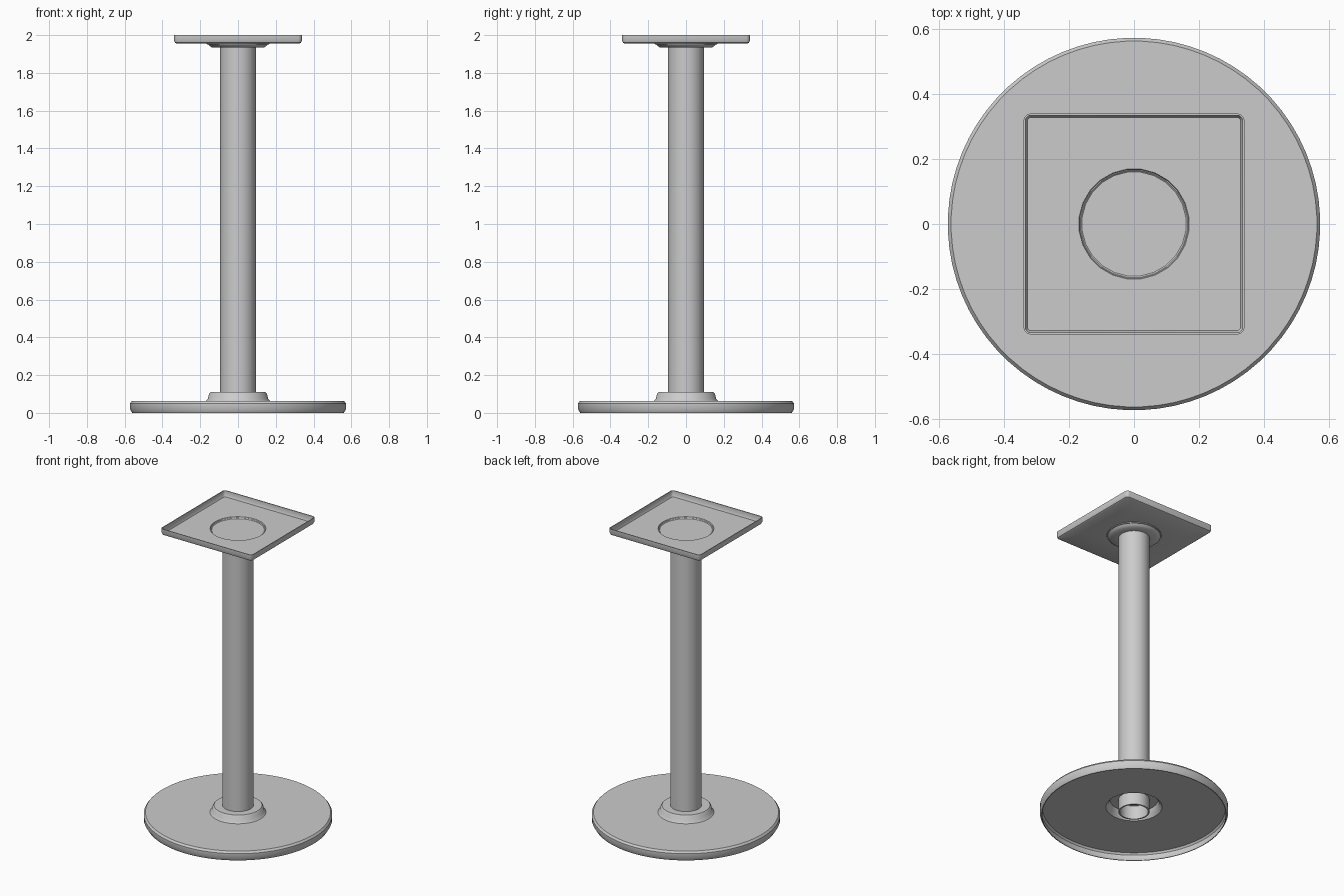
import bpy, bmesh
from math import pi, cos, sin, radians

cube = bpy.data.objects.get("Cube")
if cube:
    bpy.data.objects.remove(cube, do_unlink=True)

metal = bpy.data.materials.new("grey_metal")
metal.use_nodes = True
grey = (0.6, 0.6, 0.6, 1)
metal.diffuse_color = grey
metal.node_tree.nodes["Principled BSDF"].inputs["Base Color"].default_value = grey


def ring(bm, half, corner, z, n):
    """Rounded square ring; a corner radius equal to half gives a circle."""
    verts = []
    for j in range(n):
        a = (j + 0.5) * 2 * pi / n
        off = half - corner
        x = corner * cos(a) + (off if cos(a) > 0 else -off)
        y = corner * sin(a) + (off if sin(a) > 0 else -off)
        verts.append(bm.verts.new((x, y, z)))
    return verts


def loft(name, sections, n, cap_start=False, cap_end=False):
    """Skin a stack of (half, z) circles or (half, z, corner) squares."""
    bm = bmesh.new()
    rings = [ring(bm, s[0], s[2] if len(s) > 2 else s[0], s[1], n) for s in sections]
    for lo, hi in zip(rings, rings[1:]):
        for j in range(n):
            k = (j + 1) % n
            bm.faces.new((lo[j], lo[k], hi[k], hi[j]))
    if cap_start:
        bm.faces.new(rings[0][::-1])
    if cap_end:
        bm.faces.new(rings[-1])
    mesh = bpy.data.meshes.new(name)
    bm.to_mesh(mesh)
    bm.free()
    mesh.materials.append(metal)
    obj = bpy.data.objects.new(name, mesh)
    bpy.context.collection.objects.link(obj)
    bpy.ops.object.select_all(action="DESELECT")
    obj.select_set(True)
    bpy.context.view_layer.objects.active = obj
    bpy.ops.object.shade_smooth_by_angle(angle=radians(35))
    return obj


# Hollow round foot: underside first, then rim, top and raised collar
loft("base_plate", [
    (0.095, 0.104), (0.145, 0.104), (0.152, 0.075), (0.17, 0.055),
    (0.557, 0.055), (0.566, 0.043), (0.566, 0.02), (0.556, 0.0),
    (0.561, 0.0), (0.572, 0.02), (0.572, 0.05), (0.562, 0.063),
    (0.17, 0.063), (0.16, 0.073), (0.154, 0.1), (0.146, 0.11), (0.095, 0.11),
], 72)

# Column, open and shallow at its lower end
loft("column", [
    (0.086, 0.11), (0.086, 0.02), (0.095, 0.02), (0.095, 1.94),
], 32, cap_start=True, cap_end=True)

# Square tray with a collar below and a shallow round recess in its floor
loft("top_plate", [
    (0.09, 1.935), (0.14, 1.935), (0.152, 1.943), (0.165, 1.955),
    (0.325, 1.955, 0.015), (0.334, 1.96, 0.02), (0.339, 1.972, 0.022),
    (0.339, 2.0, 0.022), (0.334, 2.0, 0.018), (0.334, 1.973, 0.018),
    (0.328, 1.961, 0.014), (0.17, 1.961), (0.166, 1.951),
], 24, cap_start=True, cap_end=True)
